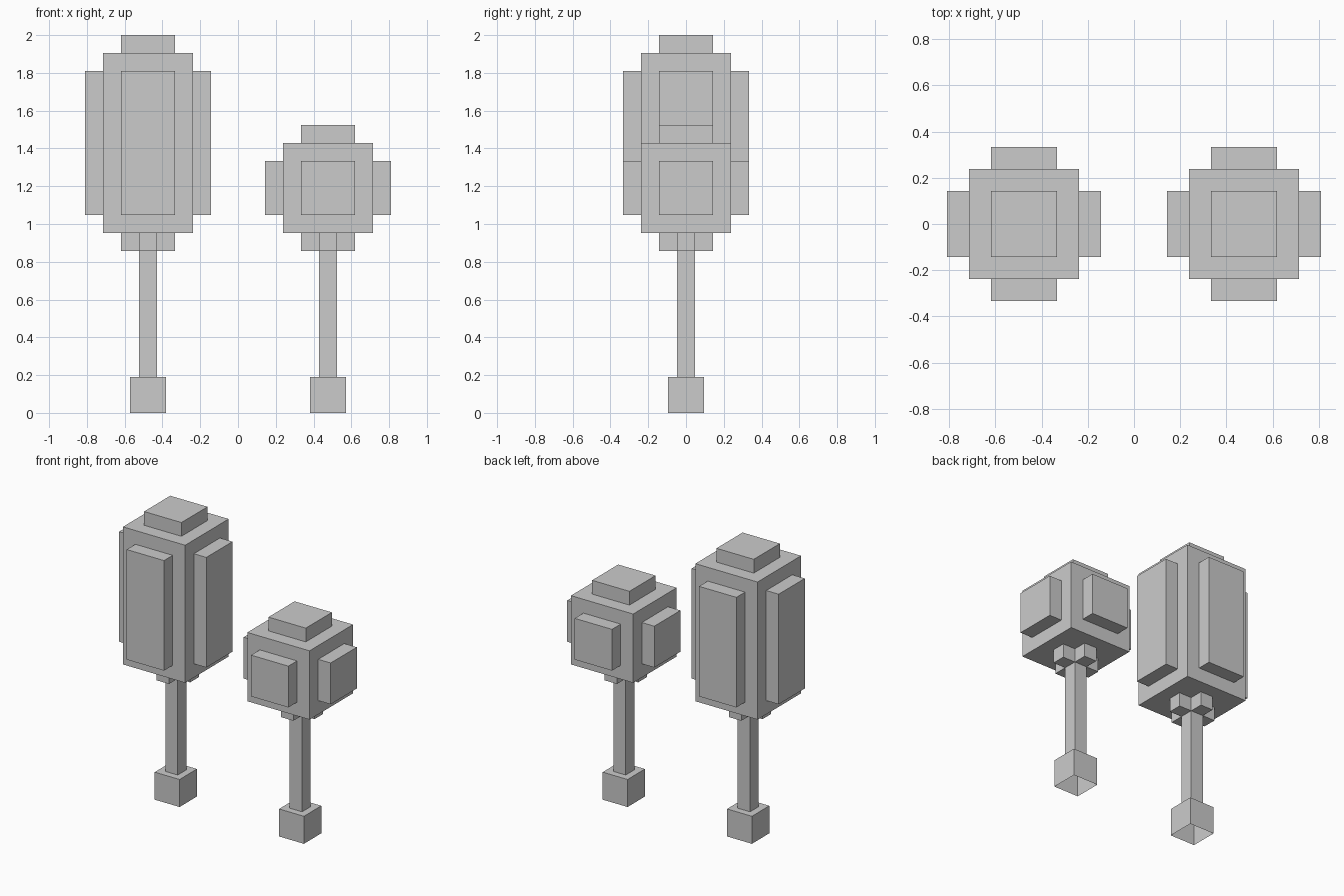
import bpy, bmesh
from mathutils import Vector

if "Cube" in bpy.data.objects:
    bpy.data.objects.remove(bpy.data.objects["Cube"])

U = 2 / 21  # one block unit


def box(name, lo, hi, open_dirs=()):
    """Box between two corners in block units; faces pointing along open_dirs are left out."""
    lo, hi = Vector(lo) * U, Vector(hi) * U
    bm = bmesh.new()
    bmesh.ops.create_cube(bm, size=1)
    for v in bm.verts:
        v.co = (lo + hi) / 2 + v.co * (hi - lo)
    bm.normal_update()
    hidden = [f for f in bm.faces
              if any(f.normal.dot(Vector(d)) > 0.9 for d in open_dirs)]
    bmesh.ops.delete(bm, geom=hidden, context='FACES')
    mesh = bpy.data.meshes.new(name)
    bm.to_mesh(mesh)
    bm.free()
    ob = bpy.data.objects.new(name, mesh)
    bpy.context.collection.objects.link(ob)
    return ob


SIDES = {"right": (1, 0), "left": (-1, 0), "back": (0, 1), "front": (0, -1)}


def ring(name, cx, inner, outer, half, z0, z1, shut=()):
    """Four blocks around a centre, each open on its hidden inner side."""
    for side, (dx, dy) in SIDES.items():
        mid, reach = (inner + outer) / 2, (outer - inner) / 2
        hx, hy = (reach, half) if dx else (half, reach)
        x, y = cx + dx * mid, dy * mid
        box(f"{name}_{side}", (x - hx, y - hy, z0), (x + hx, y + hy, z1),
            [(-dx, -dy, 0), *shut])


UP, DOWN = (0, 0, 1), (0, 0, -1)


def tree(name, cx, top):
    # Base block, open underneath
    box(f"{name}_base", (cx - 1, -1, 0), (cx + 1, 1, 2), [DOWN])
    # Trunk and the cross of short branches under the crown
    box(f"{name}_trunk", (cx - .5, -.5, 2), (cx + .5, .5, 10), [UP, DOWN])
    ring(f"{name}_branch", cx, .5, 1.5, .5, 9, 10, [UP])
    # Crown with raised side panels and a cap
    box(f"{name}_crown", (cx - 2.5, -2.5, 10), (cx + 2.5, 2.5, top))
    ring(f"{name}_crown_panel", cx, 2.5, 3.5, 1.5, 11, top - 1)
    box(f"{name}_crown_cap", (cx - 1.5, -1.5, top), (cx + 1.5, 1.5, top + 1), [DOWN])


tree("tall_tree", -5, 20)
tree("short_tree", 5, 15)
